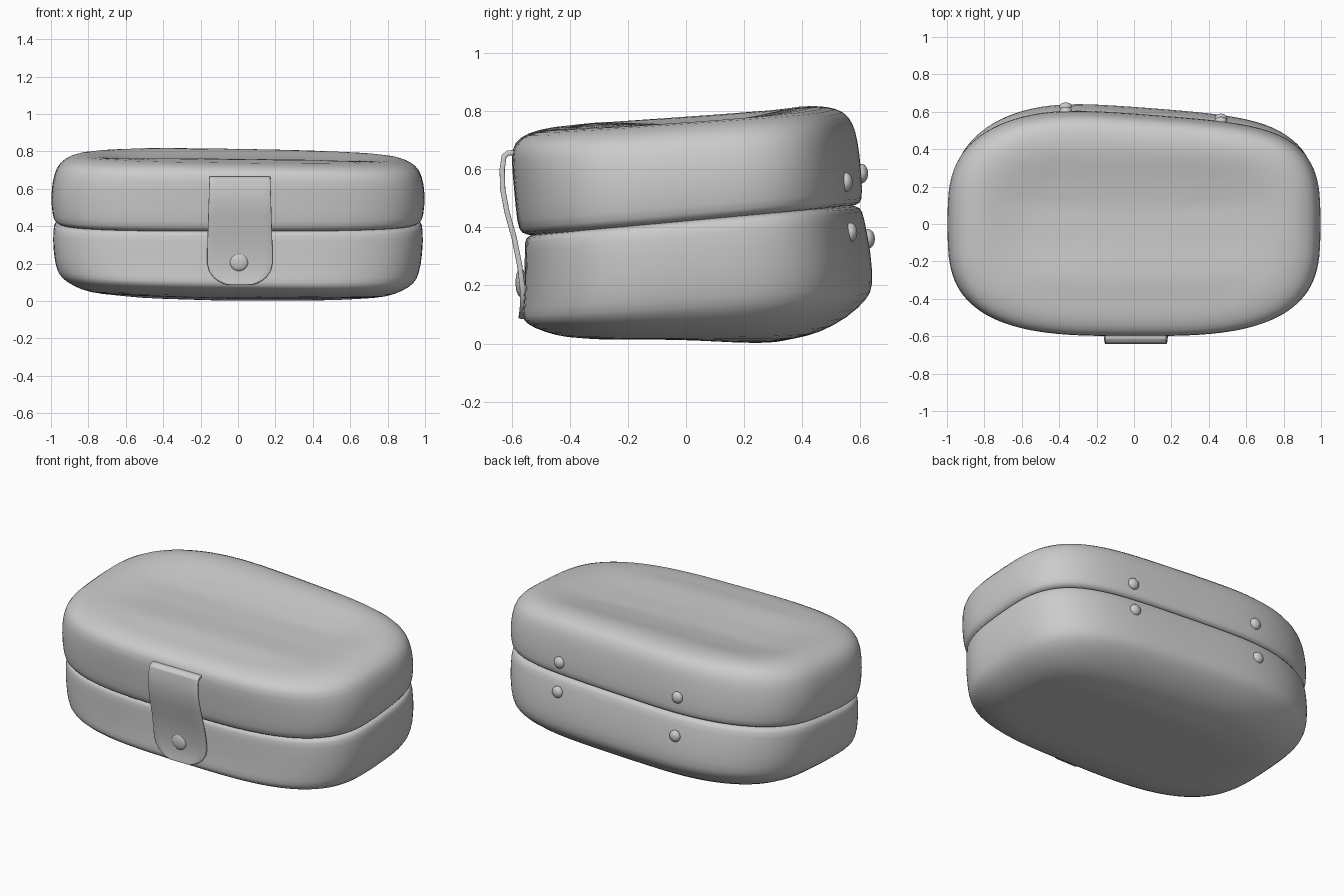
import bpy, bmesh, math
from mathutils import Vector

if "Cube" in bpy.data.objects:
    bpy.data.objects.remove(bpy.data.objects["Cube"])

SIDES = 64
POWER = 3.2


def lerp_table(table, v):
    if v <= table[0][0]:
        return table[0][1]
    for (a, za), (b, zb) in zip(table, table[1:]):
        if v <= b:
            t = (v - a) / (b - a)
            return za + (zb - za) * t
    return table[-1][1]


def ring_points(half_x, y_front, y_back, z_front, z_back, tilt=0.0):
    """Rounded-rectangle ring whose height slopes from front to back."""
    pts = []
    for i in range(SIDES):
        t = 2 * math.pi * i / SIDES
        c, s = math.cos(t), math.sin(t)
        x = half_x * math.copysign(abs(c) ** (2 / POWER), c)
        e = math.copysign(abs(s) ** (2 / POWER), s)
        y = e * (y_back if s > 0 else -y_front)
        if s > 0:
            y -= 0.025 * math.sin(math.pi * x) * e
        f = (y - y_front) / (y_back - y_front)
        pts.append(Vector((x, y, z_front + (z_back - z_front) * f - tilt * x)))
    return pts


def make_object(name, bm, subdiv=0):
    bmesh.ops.recalc_face_normals(bm, faces=bm.faces)
    for f in bm.faces:
        f.smooth = True
    me = bpy.data.meshes.new(name)
    bm.to_mesh(me)
    bm.free()
    ob = bpy.data.objects.new(name, me)
    bpy.context.collection.objects.link(ob)
    if subdiv:
        mod = ob.modifiers.new("smooth", "SUBSURF")
        mod.levels = mod.render_levels = subdiv
    return ob


def shell(name, profile, cap_height):
    """Loft the wall rings, then close with a softly sculpted cap."""
    rings = [ring_points(*p) for p in profile]
    edge = rings[-1]
    for k in (0.85, 0.7, 0.55, 0.4, 0.25, 0.1):
        blend = min(1, (1 - k) / 0.3)
        rings.append([Vector((p.x * k, p.y * k,
                      p.z * (1 - blend) + cap_height(p.x * k, p.y * k) * blend)) for p in edge])
    bm = bmesh.new()
    loops = [[bm.verts.new(p) for p in r] for r in rings]
    for a, b in zip(loops, loops[1:]):
        for i in range(SIDES):
            j = (i + 1) % SIDES
            bm.faces.new((a[i], a[j], b[j], b[i]))
    centre = bm.verts.new((0, 0, cap_height(0, 0)))
    for i in range(SIDES):
        bm.faces.new((loops[-1][i], loops[-1][(i + 1) % SIDES], centre))
    return make_object(name, bm, 1)


# Lower half: half width, front y, back y, front z, back z, sideways tilt per ring
base = shell("case_base", [
    (0.95, -0.53, 0.555, 0.374, 0.474),
    (0.980, -0.553, 0.587, 0.366, 0.468),
    (0.991, -0.556, 0.597, 0.335, 0.440),
    (0.988, -0.556, 0.625, 0.20, 0.30),
    (0.968, -0.562, 0.630, 0.12, 0.19, 0.01),
    (0.945, -0.566, 0.612, 0.083, 0.150, 0.015),
    (0.890, -0.530, 0.545, 0.058, 0.085, 0.015),
    (0.790, -0.450, 0.440, 0.030, 0.030, 0.015),
], lambda x, y: 0.014 - 0.012 * math.exp(-((y - 0.25) / 0.2) ** 2) + 0.03 * max(0, -x - 0.1))

# Lid: uneven top with a ridge along the back
TOP = [(-0.5, 0.735), (-0.3, 0.762), (-0.1, 0.754), (0.1, 0.757),
       (0.25, 0.782), (0.4, 0.820), (0.5, 0.80)]
lid = shell("case_lid", [
    (0.95, -0.53, 0.555, 0.372, 0.472),
    (0.980, -0.568, 0.587, 0.378, 0.480),
    (0.993, -0.582, 0.593, 0.410, 0.510),
    (1.003, -0.592, 0.588, 0.530, 0.610),
    (0.985, -0.604, 0.575, 0.645, 0.705, 0.005),
    (0.957, -0.592, 0.560, 0.692, 0.757, 0.01),
    (0.900, -0.550, 0.530, 0.722, 0.795, 0.012),
    (0.820, -0.480, 0.475, 0.740, 0.812, 0.012),
], lambda x, y: lerp_table(TOP, y) - 0.012 * x * x - 0.01 * x)

# Closing strap: path of (y, z) swept across its width, rounded lower end
PATH = [(-0.585, 0.666), (-0.615, 0.665), (-0.634, 0.65), (-0.642, 0.60), (-0.640, 0.53),
        (-0.625, 0.45), (-0.600, 0.36), (-0.582, 0.27), (-0.573, 0.20), (-0.571, 0.16),
        (-0.572, 0.13), (-0.574, 0.11), (-0.576, 0.095), (-0.577, 0.086)]
bm = bmesh.new()
rows = []
for y, z in PATH:
    half = 0.163 + 0.012 * min(1, (0.66 - z) / 0.4)
    if z < 0.21:
        half *= (1 - ((0.21 - z) / 0.13) ** 2.2) ** (1 / 2.2)
    rows.append([bm.verts.new((0.01 + half * k / 4, y, z)) for k in range(-4, 5)])
for a, b in zip(rows, rows[1:]):
    for k in range(8):
        bm.faces.new((a[k], b[k], b[k + 1], a[k + 1]))
strap = make_object("closing_strap", bm)
solid = strap.modifiers.new("thickness", "SOLIDIFY")
solid.thickness = 0.018
solid.offset = -1
bev = strap.modifiers.new("soft_edge", "BEVEL")
bev.width, bev.segments = 0.004, 2


def stud(name, x, y, z, radius, depth):
    bm = bmesh.new()
    bmesh.ops.create_uvsphere(bm, u_segments=24, v_segments=14, radius=1)
    bmesh.ops.scale(bm, verts=bm.verts, vec=(radius, depth, radius))
    ob = make_object(name, bm)
    ob.location = (x, y, z)
    return ob


# Snap button on the strap
stud("snap_button", 0.005, -0.569, 0.21, 0.05, 0.018)

# Rivets seated on the back walls
bpy.context.view_layer.update()
deps = bpy.context.evaluated_depsgraph_get()
for name, half, x, z in (("rivet_lid_left", lid, -0.365, 0.585), ("rivet_base_left", base, -0.365, 0.36),
                         ("rivet_lid_right", lid, 0.465, 0.555), ("rivet_base_right", base, 0.465, 0.382)):
    hit, loc, nor, idx = half.evaluated_get(deps).ray_cast(Vector((x, 2, z)), Vector((0, -1, 0)))
    stud(name, x, (loc.y if hit else 0.6) + 0.001, z, 0.034, 0.024)

# Keep the strap rim crisp
bpy.ops.object.select_all(action='DESELECT')
strap.select_set(True)
bpy.context.view_layer.objects.active = strap
bpy.ops.object.shade_smooth_by_angle(angle=math.radians(40))
